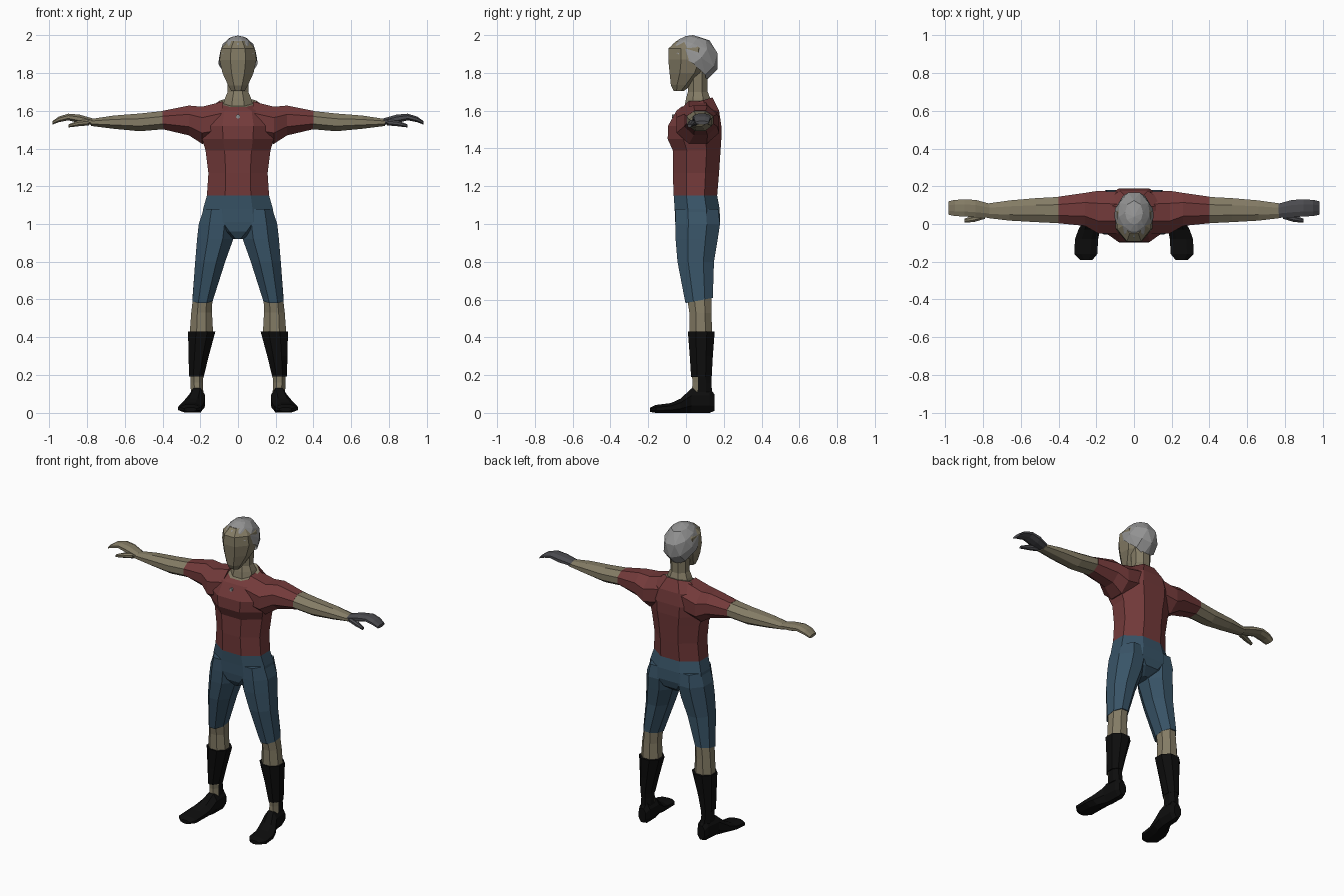
import bpy, bmesh, math

default_cube = bpy.data.objects.get("Cube")
if default_cube:
    bpy.data.objects.remove(default_cube, do_unlink=True)


def material(name, r, g, b):
    mat = bpy.data.materials.new(name)
    mat.use_nodes = True
    mat.diffuse_color = (r, g, b, 1)
    shader = mat.node_tree.nodes["Principled BSDF"]
    shader.inputs["Base Color"].default_value = (r, g, b, 1)
    shader.inputs["Roughness"].default_value = 1
    return mat


skin = material("skin", .23, .2, .13)
red = material("red_shirt", .17, .042, .042)
blue = material("blue_shorts", .04, .088, .135)
grey = material("grey_hair", .29, .29, .29)
dark = material("dark_glove", .07, .07, .078)
black = material("black_boot", .004, .004, .004)


def finish(name, bm, mats, rule=None):
    """Turn a bmesh into a flat shaded object, colouring faces by a rule."""
    bmesh.ops.recalc_face_normals(bm, faces=bm.faces)
    for face in bm.faces:
        face.smooth = False
        if rule:
            face.material_index = int(rule(face.calc_center_median(), face.normal))
    mesh = bpy.data.meshes.new(name)
    bm.to_mesh(mesh)
    bm.free()
    for mat in mats:
        mesh.materials.append(mat)
    obj = bpy.data.objects.new(name, mesh)
    bpy.context.collection.objects.link(obj)
    return obj


def loft(name, axis, rings, mats, rule=None, side=1):
    """Skin octagonal rings along an axis.
    Each ring: position, low and high of the first other axis,
    low and high of the second one, and an optional tilt along the second."""
    bm = bmesh.new()
    loops = []
    for pos, a0, a1, b0, b1, *tilt in rings:
        loop = []
        for i in range(8):
            angle = math.pi * (i + .5) / 4
            reach = math.cos(math.pi / 8)
            a = (a0 + a1) / 2 + (a1 - a0) / 2 * math.cos(angle) / reach
            wave = math.sin(angle) / reach
            b = (b0 + b1) / 2 + (b1 - b0) / 2 * wave
            p = pos + (tilt[0] * wave if tilt else 0)
            x, y, z = {"x": (p, a, b), "y": (a, p, b), "z": (a, b, p)}[axis]
            loop.append(bm.verts.new((x * side, y, z)))
        loops.append(loop)
    for low, high in zip(loops, loops[1:]):
        for i in range(8):
            j = (i + 1) % 8
            bm.faces.new((low[i], low[j], high[j], high[i]))
    bm.faces.new(loops[0])
    bm.faces.new(loops[-1])
    return finish(name, bm, mats, rule)


def centred(*rings):
    """Rings given with a half width, symmetric about the middle."""
    return [(z, -w, w, *rest) for z, w, *rest in rings]


# Torso: shirt with a neckline sloping down to the front, chest and pelvis
loft("shirt_body", "z", centred(
    (1.15, .165, -.065, .165),
    (1.27, .157, -.07, .175),
    (1.39, .172, -.07, .183),
    (1.45, .19, -.097, .187),
    (1.52, .2, -.095, .187),
    (1.6, .175, -.05, .175),
    (1.645, .095, -.025, .14, .025)),
    [red, skin], lambda c, n: c.z > 1.63 and n.z > .8)
loft("shirt_button", "y", [(-.075, -.01, .01, 1.56, 1.58), (-.06, -.01, .01, 1.56, 1.58)], [grey])
loft("shorts_pelvis", "z", centred(
    (.92, .03, -.025, .11),
    (.96, .11, -.05, .165),
    (1.01, .195, -.057, .18),
    (1.08, .185, -.06, .178),
    (1.15, .165, -.065, .165)), [blue])

# Neck and head
loft("neck", "z", centred(
    (1.61, .085, -.01, .135),
    (1.665, .07, 0, .128),
    (1.7, .055, .01, .115),
    (1.81, .058, .01, .115)), [skin])
loft("head", "z", centred(
    (1.705, .035, -.066, -.01),
    (1.735, .052, -.08, .03),
    (1.8, .082, -.087, .1),
    (1.87, .098, -.094, .14),
    (1.93, .09, -.092, .13),
    (1.97, .055, -.05, .1)), [skin])

# Hair: a faceted cap, short over the brow and long at the nape
bm = bmesh.new()
crown = bm.verts.new((0, .038, 2))
previous = None
count = 10
for step in range(1, 5):
    loop = []
    for i in range(count):
        turn = math.tau * (i + step % 2 / 2) / count
        back = (1 + math.sin(turn)) / 2
        polar = math.radians(67 + 85 * back ** 1.4) * step / 4
        r = math.sin(polar)
        loop.append(bm.verts.new((.106 * r * math.cos(turn),
                                  .038 + .14 * r * math.sin(turn),
                                  1.87 + .13 * math.cos(polar))))
    for i in range(count):
        j = (i + 1) % count
        if previous is None:
            bm.faces.new((crown, loop[i], loop[j]))
        elif step % 2:
            bm.faces.new((previous[i], loop[i], previous[j]))
            bm.faces.new((previous[j], loop[i], loop[j]))
        else:
            bm.faces.new((previous[i], loop[i], loop[j]))
            bm.faces.new((previous[i], loop[j], previous[j]))
    previous = loop
bm.faces.new(previous)
# The underside is hidden in the head except at the nape
finish("hair", bm, [grey])
hair_cap = bpy.data.objects["hair"].data
under = bmesh.new()
under.from_mesh(hair_cap)
bmesh.ops.delete(under, geom=[f for f in under.faces if len(f.verts) > 4], context="FACES_ONLY")
under.to_mesh(hair_cap)
under.free()

# Limbs, built once for each side
for label, side in (("left", 1), ("right", -1)):
    hand_colour = dark if side > 0 else skin

    # Arm: sleeve, bare forearm, hand and thumb
    loft(label + "_sleeve", "x", [
        (.08, -.05, .17, 1.44, 1.65),
        (.19, -.05, .176, 1.425, 1.622),
        (.26, -.01, .165, 1.47, 1.628),
        (.4, .004, .145, 1.503, 1.6)], [red], side=side)
    loft(label + "_forearm", "x", [
        (.39, .004, .144, 1.503, 1.6),
        (.52, .01, .137, 1.492, 1.586),
        (.66, .018, .125, 1.505, 1.575),
        (.78, .032, .108, 1.52, 1.557)], [skin], side=side)
    loft(label + "_hand", "x", [
        (.76, .034, .106, 1.523, 1.557),
        (.84, .035, .128, 1.535, 1.58),
        (.9, .04, .13, 1.55, 1.585),
        (.95, .042, .128, 1.54, 1.57),
        (.985, .05, .12, 1.527, 1.545)], [hand_colour], side=side)
    loft(label + "_thumb", "x", [
        (.79, .028, .065, 1.523, 1.555),
        (.85, .01, .045, 1.518, 1.548),
        (.9, .008, .028, 1.512, 1.528)], [hand_colour], side=side)

    # Leg: shorts, bare knee, boot shaft, ankle and foot
    loft(label + "_shorts_leg", "z", [
        (1.08, .04, .182, -.055, .17),
        (1, .015, .208, -.057, .18),
        (.92, .025, .217, -.055, .168),
        (.8, .068, .227, -.045, .148),
        (.595, .135, .242, -.003, .142, .014)], [blue], side=side)
    loft(label + "_knee", "z", [
        (.63, .135, .236, .002, .136),
        (.53, .138, .248, .018, .135),
        (.42, .132, .256, .02, .138)], [skin], side=side)
    loft(label + "_boot_shaft", "z", [
        (.43, .12, .265, .01, .152),
        (.3, .155, .262, .02, .142),
        (.19, .182, .26, .027, .136)], [black], side=side)
    loft(label + "_ankle", "z", [
        (.24, .18, .255, .028, .134),
        (.16, .186, .252, .035, .134),
        (.11, .184, .25, .03, .138)],
        [black, skin], lambda c, n: n.y < -.5, side=side)
    loft(label + "_foot", "y", [
        (.15, .19, .24, .01, .1),
        (.125, .175, .252, 0, .132),
        (.03, .174, .262, 0, .13),
        (-.03, .18, .295, 0, .075),
        (-.08, .19, .313, 0, .052),
        (-.16, .195, .317, 0, .042),
        (-.19, .22, .285, .005, .028)], [black], side=side)
